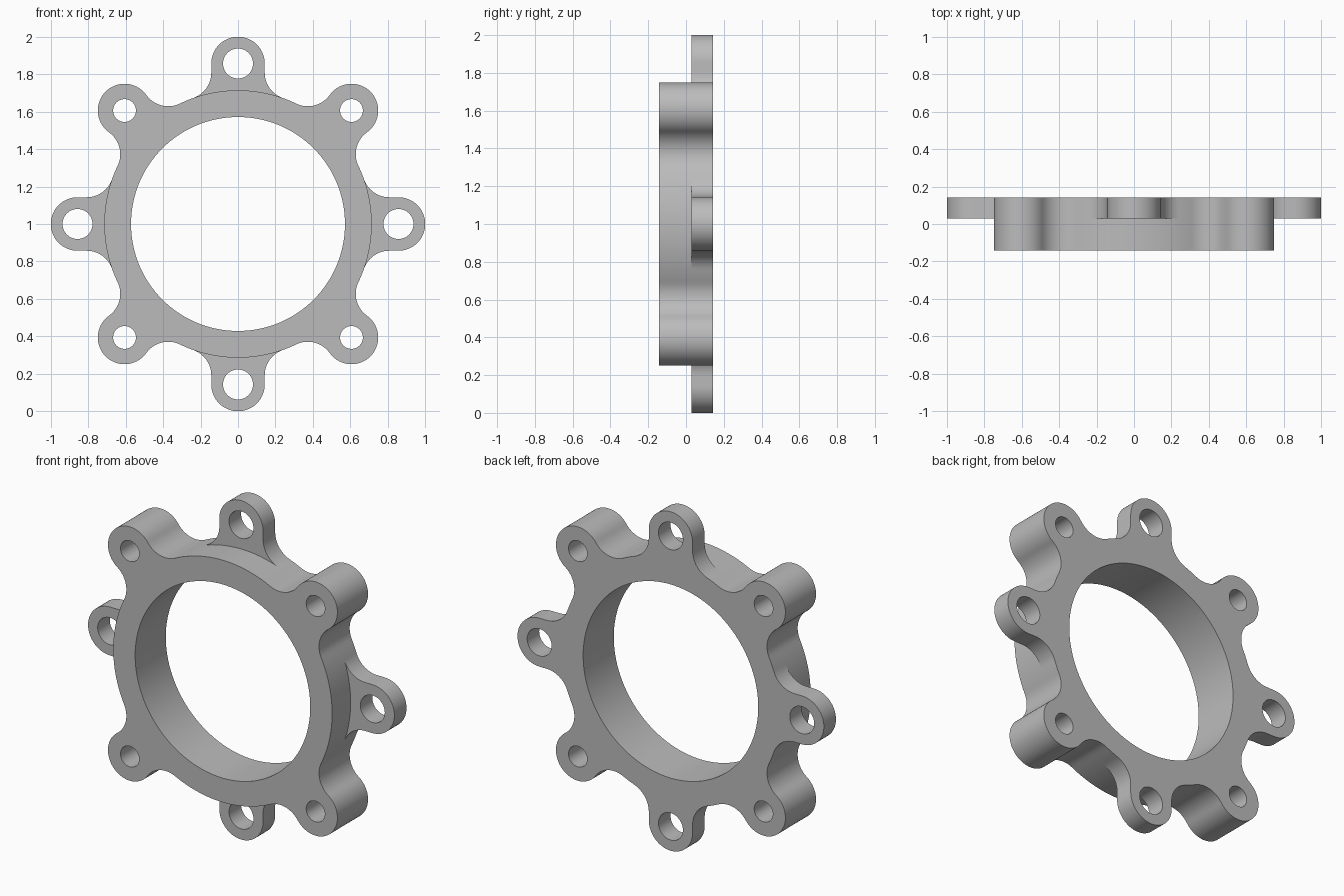
import bpy
import bmesh
from math import sin, cos, radians, degrees, atan2, sqrt, asin

if "Cube" in bpy.data.objects:
    bpy.data.objects.remove(bpy.data.objects["Cube"], do_unlink=True)

# Main dimensions
RIM = 0.715          # outer radius of the ring
BORE = 0.572         # inner radius of the ring
LUG = 0.143          # radius of lugs, lobes and fillets
REACH = RIM + LUG    # distance of every bolt hole from the centre
LUG_HOLE, LOBE_HOLE = 0.08, 0.061
FRONT, STEP, BACK = -0.143, 0.03, 0.143
CENTRE_Z = 1.0


def arc(cx, cy, radius, start, end, steps):
    return [(cx + radius * cos(radians(start + (end - start) * i / steps)),
             cy + radius * sin(radians(start + (end - start) * i / steps)))
            for i in range(steps + 1)]


def join(*runs):
    """Chain point runs, dropping the repeated joints."""
    points = []
    for run in runs:
        for p in run:
            if not points or abs(p[0] - points[-1][0]) + abs(p[1] - points[-1][1]) > 1e-5:
                points.append(p)
    return points


def turn(points, angle):
    c, s = cos(radians(angle)), sin(radians(angle))
    return [(x * c - y * s, x * s + y * c) for x, y in points]


def mirrored(points):
    return [(x, -y) for x, y in reversed(points)]


def circle(radius, distance=0, angle=0, steps=48):
    return turn(arc(distance, 0, radius, 0, 360, steps)[:-1], angle)


# Half of a thin lug: round tip, straight side, fillet into the rim
fillet_x = sqrt(REACH ** 2 - (2 * LUG) ** 2)
lug_angle = degrees(atan2(2 * LUG, fillet_x))
half_lug = join(arc(REACH, 0, LUG, 0, 90, 16),
                arc(fillet_x, 2 * LUG, LUG, 270, 180 + lug_angle, 14))
half_rim = arc(0, 0, RIM, 0, lug_angle, 10)

# Half of a full-depth lobe: rim, fillet, round tip on the diagonal
spread = 2 * degrees(asin(LUG / REACH))
lobe_angle = 45 - spread
toward = 135 - spread / 2
fillet = (REACH * cos(radians(lobe_angle)), REACH * sin(radians(lobe_angle)))
diagonal = REACH * cos(radians(45))
half_lobe = join(arc(0, 0, RIM, lug_angle, lobe_angle, 4),
                 arc(*fillet, LUG, 180 + lobe_angle, toward, 14),
                 arc(diagonal, diagonal, LUG, toward - 180, 45, 18))


def outline(half_start):
    """Closed outline: one mirrored quarter repeated four times."""
    half = join(half_start, half_lobe)
    quarter = join(mirrored(half), half)
    return join(*[turn(quarter, 90 * k) for k in range(4)])[:-1]


body_outline = outline(half_rim)
full_outline = outline(half_lug)
bore = circle(BORE, steps=128)
lobe_holes = [circle(LOBE_HOLE, REACH, 45 + 90 * k) for k in range(4)]
lug_holes = [circle(LUG_HOLE, REACH, 90 * k) for k in range(4)]

bm = bmesh.new()


def loop_verts(points, y):
    return [bm.verts.new((x, y, z + CENTRE_Z)) for x, z in points]


def wall(points, y0, y1):
    a, b = loop_verts(points, y0), loop_verts(points, y1)
    for i in range(len(a)):
        j = (i + 1) % len(a)
        bm.faces.new((a[i], a[j], b[j], b[i]))


def cap(loops, y):
    edges = []
    for points in loops:
        v = loop_verts(points, y)
        edges += [bm.edges.new((v[i - 1], v[i])) for i in range(len(v))]
    bmesh.ops.triangle_fill(bm, use_beauty=True, use_dissolve=False,
                            edges=edges, normal=(0, 1, 0))


# Outer walls: lobes run the full depth, lugs only behind the step
wall(body_outline, FRONT, STEP)
wall(full_outline, STEP, BACK)

# Bore and bolt holes
for hole in [bore] + lobe_holes:
    wall(hole, FRONT, BACK)
for hole in lug_holes:
    wall(hole, STEP, BACK)

# Flat front and back faces, and the front of each lug
cap([body_outline, bore] + lobe_holes, FRONT)
cap([full_outline, bore] + lobe_holes + lug_holes, BACK)
lug_face = join(mirrored(half_lug), half_lug, list(reversed(half_rim)), mirrored(half_rim)[::-1])
lug_face = lug_face[:-1]
for k in range(4):
    cap([turn(lug_face, 90 * k), lug_holes[k]], STEP)

bmesh.ops.remove_doubles(bm, verts=bm.verts, dist=0.0001)
bmesh.ops.recalc_face_normals(bm, faces=bm.faces)

mesh = bpy.data.meshes.new("mounting_ring")
bm.to_mesh(mesh)
bm.free()
ring = bpy.data.objects.new("mounting_ring", mesh)
bpy.context.collection.objects.link(ring)

# Plain grey metal
grey = bpy.data.materials.new("plain_grey")
grey.use_nodes = True
colour = (0.5, 0.5, 0.5, 1)
grey.diffuse_color = colour
grey.node_tree.nodes["Principled BSDF"].inputs["Base Color"].default_value = colour
mesh.materials.append(grey)

bpy.ops.object.select_all(action="DESELECT")
ring.select_set(True)
bpy.context.view_layer.objects.active = ring
bpy.ops.object.shade_smooth_by_angle(angle=radians(30))
